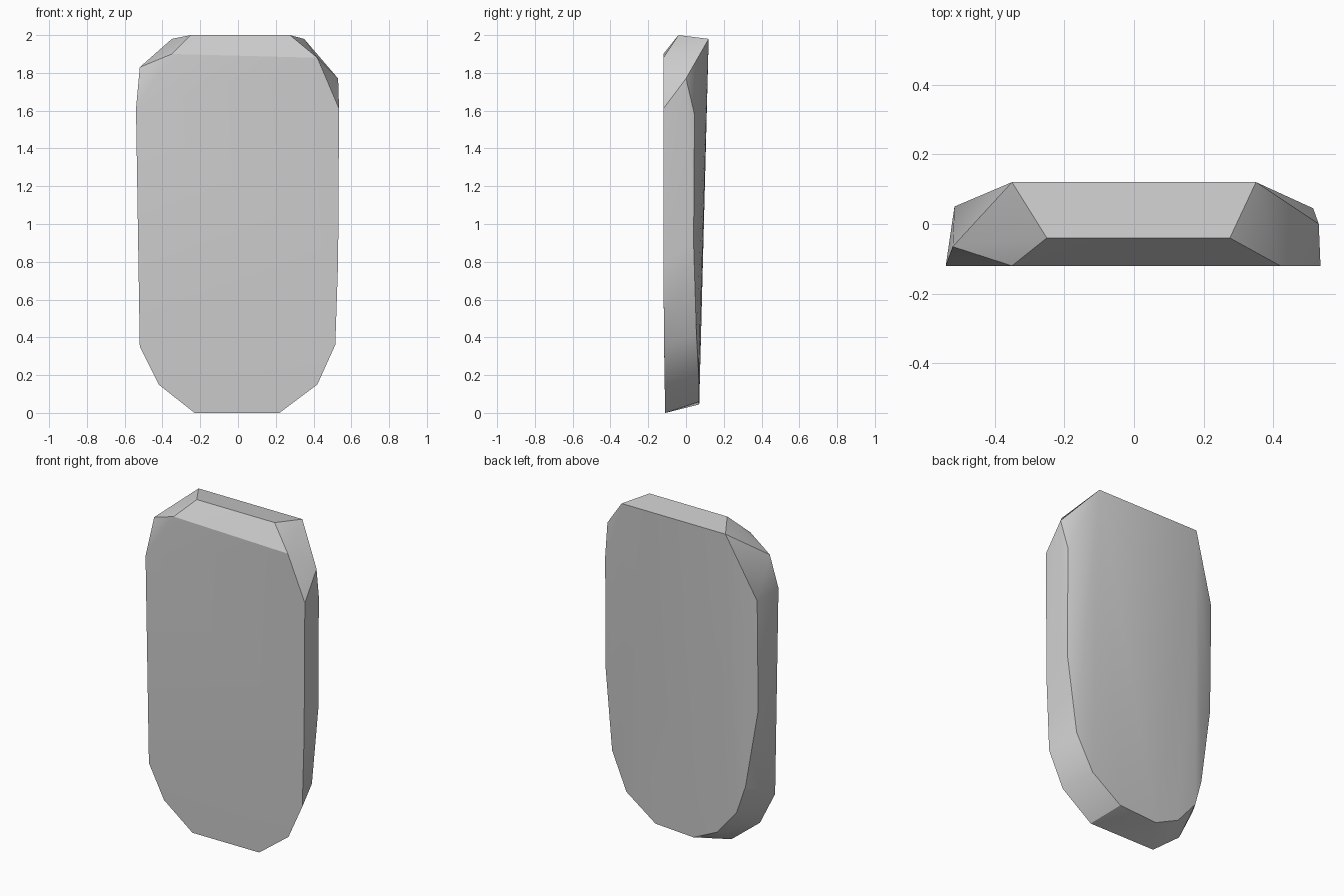
import bpy
import bmesh

cube = bpy.data.objects.get("Cube")
if cube:
    bpy.data.objects.remove(cube, do_unlink=True)

# Grey stone colour
stone = bpy.data.materials.new("stone_grey")
stone.use_nodes = True
grey = (0.6, 0.6, 0.6, 1)
stone.diffuse_color = grey
stone.node_tree.nodes["Principled BSDF"].inputs["Base Color"].default_value = grey

# Front outline of the slab
front = [(-.23, -.11, 0), (.22, -.11, 0), (.42, -.113, .15), (.515, -.116, .36),
         (.53, -.12, .8), (.535, -.12, 1.61), (.42, -.12, 1.88),
         (-.35, -.12, 1.9), (-.54, -.12, 1.61), (-.52, -.116, .35), (-.42, -.113, .15)]

# Chipped upper corners and the top ridge
crown = [(-.25, -.04, 2), (.275, -.04, 2), (.53, 0, 1.77), (-.52, -.065, 1.83)]

# Back outline, bowed slightly outwards
back = [(-.35, .12, 1.98), (.35, .12, 1.98), (.514, .045, 1.58), (.514, .04, .9),
        (.46, .055, .42), (.355, .067, .2), (.157, .07, .06), (-.1, .07, .045),
        (-.26, .07, .12), (-.387, .066, .27), (-.44, .055, .44),
        (-.515, .04, .92), (-.515, .05, 1.59)]

# Chiselled block wrapped around the outlines
bm = bmesh.new()
for point in front + crown + back:
    bm.verts.new(point)
hull = bmesh.ops.convex_hull(bm, input=bm.verts)
loose = {v for v in hull["geom_interior"] + hull["geom_unused"]
         if isinstance(v, bmesh.types.BMVert)}
bmesh.ops.delete(bm, geom=list(loose), context="VERTS")
bmesh.ops.recalc_face_normals(bm, faces=bm.faces)
mesh = bpy.data.meshes.new("stone_slab")
bm.to_mesh(mesh)
bm.free()

slab = bpy.data.objects.new("stone_slab", mesh)
bpy.context.collection.objects.link(slab)
mesh.materials.append(stone)

# Soft facets with crisp edges
bpy.ops.object.select_all(action="DESELECT")
slab.select_set(True)
bpy.context.view_layer.objects.active = slab
bpy.ops.object.shade_smooth_by_angle(angle=0.52)
